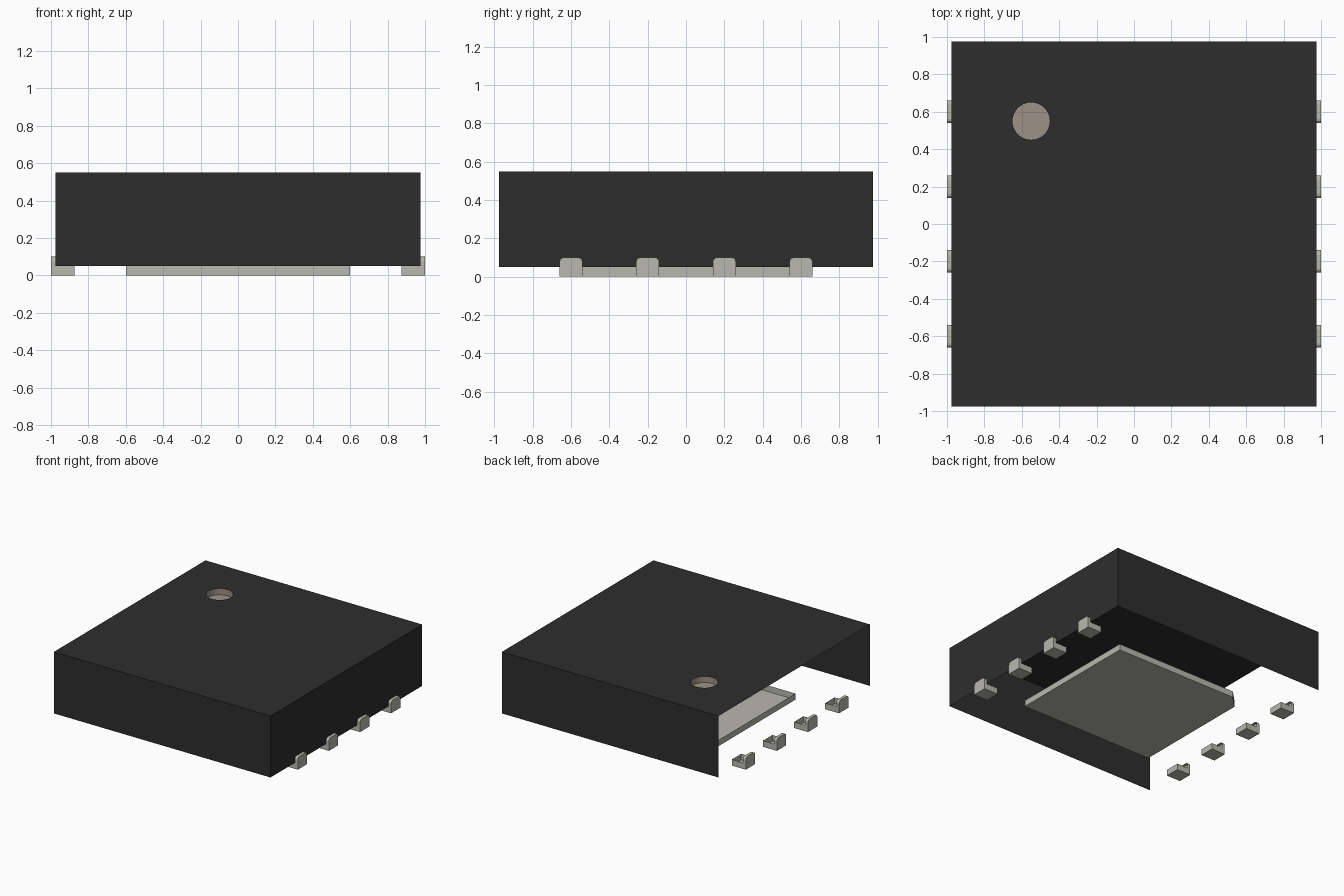
import bpy, bmesh, math

cube = bpy.data.objects.get("Cube")
if cube:
    bpy.data.objects.remove(cube, do_unlink=True)


def material(name, rgb):
    m = bpy.data.materials.new(name)
    m.use_nodes = True
    m.diffuse_color = (*rgb, 1)
    bsdf = next(n for n in m.node_tree.nodes if n.type == 'BSDF_PRINCIPLED')
    bsdf.inputs["Base Color"].default_value = (*rgb, 1)
    return m


BLACK = material("black_plastic", (0.027, 0.027, 0.027))
METAL = material("tin_metal", (0.48, 0.48, 0.425))
MARK = material("beige_mark", (0.335, 0.29, 0.238))


def finish(bm, name, mat):
    bmesh.ops.remove_doubles(bm, verts=bm.verts, dist=1e-5)
    bmesh.ops.recalc_face_normals(bm, faces=bm.faces)
    me = bpy.data.meshes.new(name)
    bm.to_mesh(me)
    bm.free()
    me.materials.append(mat)
    ob = bpy.data.objects.new(name, me)
    bpy.context.collection.objects.link(ob)
    return ob


def face(bm, points):
    return bm.faces.new([bm.verts.new(p) for p in points])


def strip(bm, loop_a, loop_b, closed=True):
    """Quads between two matching point loops."""
    n = len(loop_a)
    for i in range(n if closed else n - 1):
        j = (i + 1) % n
        face(bm, [loop_a[i], loop_a[j], loop_b[j], loop_b[i]])


def circle(cx, cy, z, r, n=32):
    return [(cx + r * math.cos(2 * math.pi * i / n),
             cy + r * math.sin(2 * math.pi * i / n), z) for i in range(n)]


# Package body: thin shell, open underneath and on the -x side, hole in the top
B, LOW, HIGH = 0.975, 0.05, 0.55
corners = [(-B, -B), (B, -B), (B, B), (-B, B)]
rim = circle(-0.55, 0.55, HIGH, 0.1)
bm = bmesh.new()
edges = []
for loop in ([(x, y, HIGH) for x, y in corners], rim):
    vs = [bm.verts.new(p) for p in loop]
    edges += [bm.edges.new((vs[i], vs[(i + 1) % len(vs)])) for i in range(len(vs))]
bmesh.ops.triangle_fill(bm, edges=edges, use_beauty=True, normal=(0, 0, 1))
strip(bm, [(x, y, LOW) for x, y in corners], [(x, y, HIGH) for x, y in corners],
      closed=False)
finish(bm, "body_shell", BLACK)

# Recessed orientation mark
bm = bmesh.new()
floor = circle(-0.55, 0.55, HIGH - 0.05, 0.1)
strip(bm, floor, rim)
face(bm, floor)
mark = finish(bm, "corner_mark", MARK)
if mark.data.polygons[-1].normal.z < 0:
    mark.data.flip_normals()

# Centre pad: shallow open tray with one cut corner
outline = [(-0.6, -0.55), (0.6, -0.55), (0.6, 0.55), (-0.5, 0.55), (-0.6, 0.45)]
bm = bmesh.new()
base = [(x, y, 0) for x, y in outline]
face(bm, base)
strip(bm, base, [(x, y, LOW) for x, y in outline])
finish(bm, "centre_pad", METAL)


# Side contacts: open foot under the body plus a round-cornered upright tab
def contact(name, side, cy):
    w, top, r = 0.06, 0.1, 0.022
    tab = [(-w, 0), (w, 0), (w, LOW)]
    for sign, start in ((1, 0), (-1, 90)):
        for k in range(4):
            a = math.radians(start + 30 * k)
            tab.append((sign * (w - r) + r * math.cos(a), top - r + r * math.sin(a)))
    tab.append((-w, LOW))
    bm = bmesh.new()

    def at(x, pts):
        return [(side * x, cy + y, z) for y, z in pts]

    face(bm, at(1.0, tab))
    strip(bm, at(1.0, tab), at(B, tab))
    channel = [(-w, LOW), (-w, 0), (w, 0), (w, LOW)]
    strip(bm, at(B, channel), at(0.875, channel), closed=False)
    face(bm, at(0.875, channel))
    finish(bm, name, METAL)


for side, label in ((1, "left"), (-1, "right")):
    for i in range(4):
        contact(f"{label}_contact_{i + 1}", side, -0.6 + 0.4 * i)
